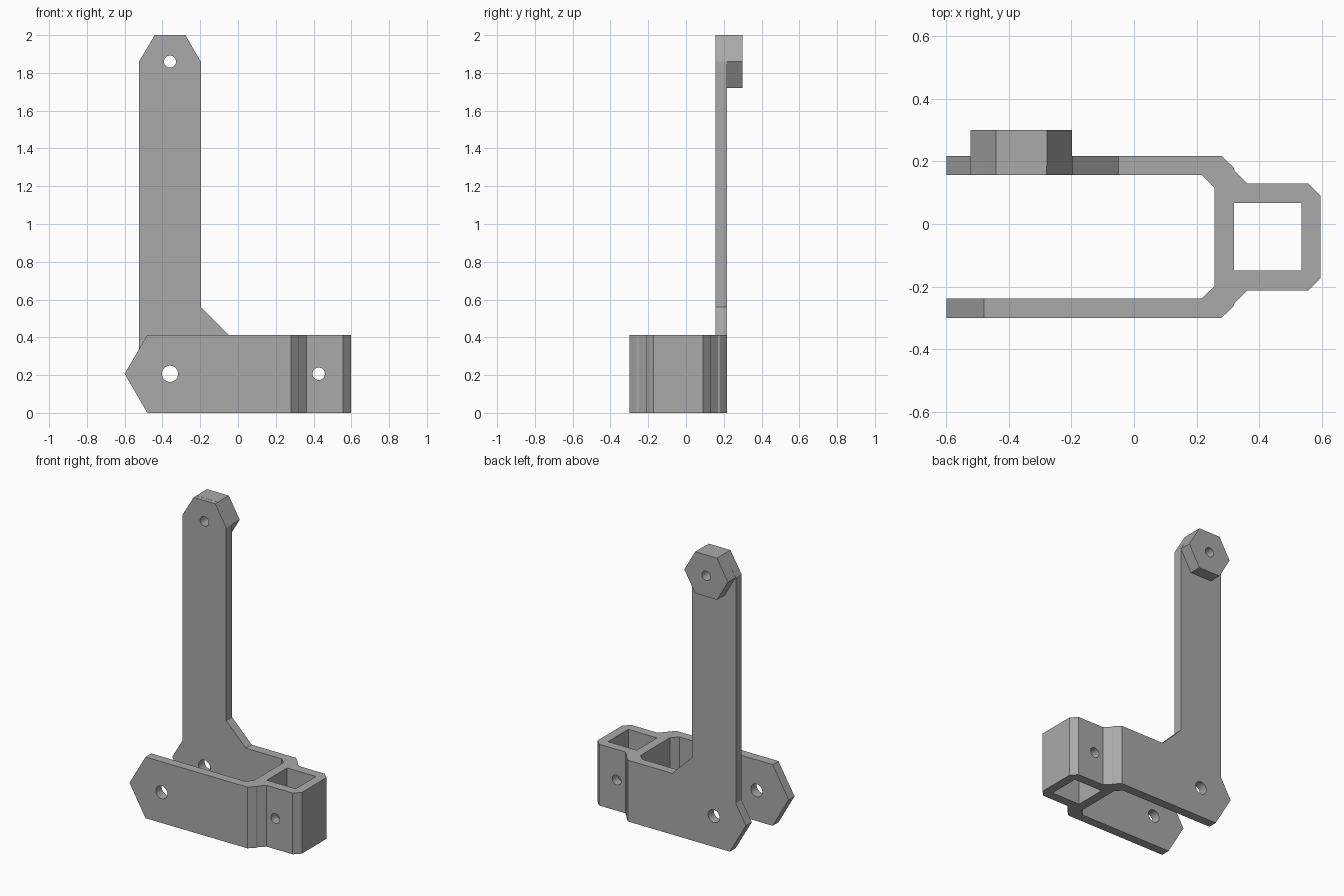
import bpy, bmesh, math

if "Cube" in bpy.data.objects:
    bpy.data.objects.remove(bpy.data.objects["Cube"], do_unlink=True)

grey = bpy.data.materials.new("plain grey")
grey.use_nodes = True
colour = (0.4, 0.4, 0.4, 1)
grey.diffuse_color = colour
grey.node_tree.nodes["Principled BSDF"].inputs["Base Color"].default_value = colour

MID_Y = -0.041                    # symmetry line of the fork
BACK_IN, BACK_OUT = 0.156, 0.218  # faces of the rear arm
HEIGHT = 0.413
PIVOT = (-0.36, 0.207)
TOP = (-0.36, 1.86)


def prism(name, points, axis, low, high):
    """Extrude an outline along z (plan) or y (front elevation)."""
    bm = bmesh.new()
    place = (lambda p, h: (p[0], p[1], h)) if axis == "z" else (lambda p, h: (p[0], h, p[1]))
    face = bm.faces.new([bm.verts.new(place(p, low)) for p in points])
    grown = bmesh.ops.extrude_face_region(bm, geom=[face])["geom"]
    move = (0, 0, high - low) if axis == "z" else (0, high - low, 0)
    bmesh.ops.translate(bm, vec=move, verts=[g for g in grown if isinstance(g, bmesh.types.BMVert)])
    bmesh.ops.recalc_face_normals(bm, faces=bm.faces)
    mesh = bpy.data.meshes.new(name)
    bm.to_mesh(mesh)
    bm.free()
    mesh.materials.append(grey)
    obj = bpy.data.objects.new(name, mesh)
    bpy.context.collection.objects.link(obj)
    return obj


def circle(centre, radius, sides):
    return [(centre[0] + radius * math.cos(2 * math.pi * i / sides),
             centre[1] + radius * math.sin(2 * math.pi * i / sides)) for i in range(sides)]


def combine(target, tool, operation):
    """Apply a boolean and discard the tool."""
    tool.hide_render = True
    mod = target.modifiers.new(operation, "BOOLEAN")
    mod.operation, mod.solver, mod.object = operation, "EXACT", tool
    bpy.context.view_layer.objects.active = target
    bpy.ops.object.modifier_apply(modifier=mod.name)
    bpy.data.objects.remove(tool, do_unlink=True)


def mirrored(half):
    """Offsets from the symmetry line, followed by their reflection."""
    return ([(x, MID_Y + d) for x, d in half] +
            [(x, MID_Y - d) for x, d in reversed(half)])


# Fork and square socket, from one symmetrical plan
outer = mirrored([(-0.6, 0.259), (0.28, 0.259), (0.318, 0.222), (0.322, 0.211),
                  (0.362, 0.171), (0.557, 0.171), (0.597, 0.131)])
inner = mirrored([(-0.6, 0.197), (0.217, 0.197), (0.257, 0.158)])
bracket = prism("bracket", outer + inner[::-1], "z", -0.1, 0.6)
combine(bracket, prism("socket_cutter", mirrored([(0.32, 0.108), (0.535, 0.108)]),
                       "z", -0.2, 0.7), "DIFFERENCE")

# Pointed arm ends and final height
side = [(-0.6, PIVOT[1]), (-0.48, HEIGHT), (0.7, HEIGHT), (0.7, 0), (-0.48, 0)]
combine(bracket, prism("side_trim", side, "y", -0.6, 0.6), "INTERSECT")

# Tall upright with gusset and chamfered top
upright = [(-0.524, PIVOT[1]), (-0.05, PIVOT[1]), (-0.05, HEIGHT), (-0.197, 0.56),
           (-0.197, TOP[1]), (-0.279, 2), (-0.441, 2), (-0.524, TOP[1])]
combine(bracket, prism("upright", upright, "y", BACK_IN, BACK_OUT), "UNION")

# Hexagonal boss behind the top
boss = [(x, z) for x, z in circle(TOP, 0.1625, 6)]
combine(bracket, prism("hex_boss", boss, "y", BACK_IN + 0.03, 0.3), "UNION")

# Bolt holes
for centre, radius in ((PIVOT, 0.043), ((0.427, PIVOT[1]), 0.033), (TOP, 0.032)):
    combine(bracket, prism("hole_cutter", circle(centre, radius, 32), "y", -0.6, 0.6), "DIFFERENCE")

bpy.ops.object.select_all(action="DESELECT")
bracket.select_set(True)
bpy.context.view_layer.objects.active = bracket
bpy.ops.object.shade_smooth_by_angle(angle=math.radians(25))
